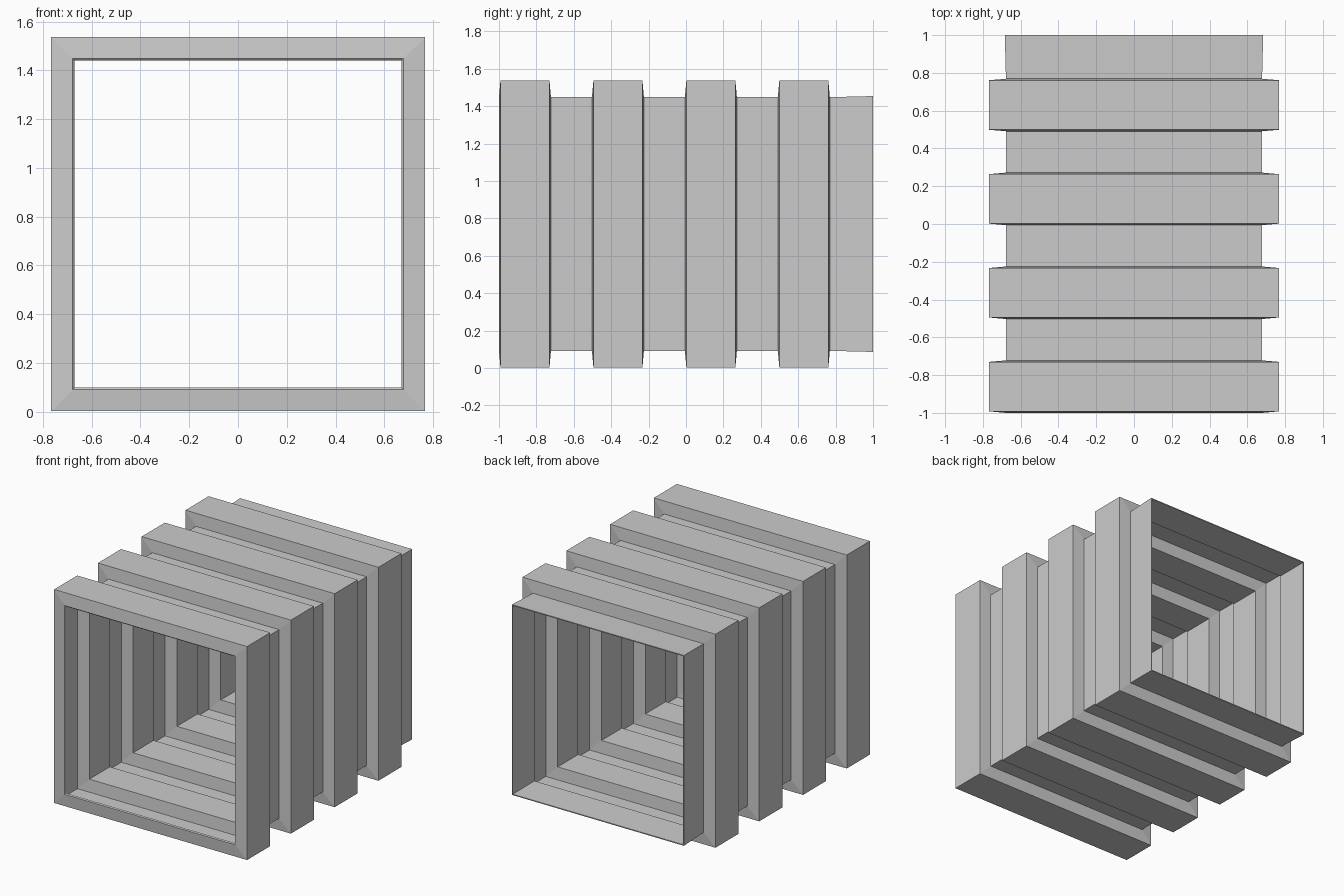
import bpy, bmesh

if "Cube" in bpy.data.objects:
    bpy.data.objects.remove(bpy.data.objects["Cube"])

NARROW, WIDE, MID_Z = 0.678, 0.767, 0.77   # half widths and centre height
PITCH, RIB, SLOPE, WALL = 0.497, 0.278, 0.008, 0.007


def half_profile(inset):
    """(y, half width) along the duct; inset > 0 gives the inner skin."""
    pts = []
    for i in range(4):
        y0 = -1 + i * PITCH + inset
        y1 = -1 + i * PITCH + RIB - inset
        pts += [(y0, NARROW - inset), (y0 + SLOPE, WIDE - inset),
                (y1 - SLOPE, WIDE - inset), (y1, NARROW - inset)]
    pts.append((1.0, NARROW + 0.006 - inset))   # slightly flared rear end
    return pts


# Closed wall section: outer skin forward, inner skin back
section = half_profile(0) + half_profile(WALL)[::-1]

# Sweep the section round a square
bm = bmesh.new()
rings = [[bm.verts.new((sx * h, y, MID_Z + sz * h))
          for sx, sz in ((-1, -1), (1, -1), (1, 1), (-1, 1))]
         for y, h in section]
for i, a in enumerate(rings):
    b = rings[(i + 1) % len(rings)]
    for k in range(4):
        n = (k + 1) % 4
        bm.faces.new((a[k], b[k], b[n], a[n]))
bmesh.ops.recalc_face_normals(bm, faces=bm.faces)

mesh = bpy.data.meshes.new("ribbed_square_duct")
bm.to_mesh(mesh)
bm.free()
duct = bpy.data.objects.new("ribbed_square_duct", mesh)
bpy.context.collection.objects.link(duct)
